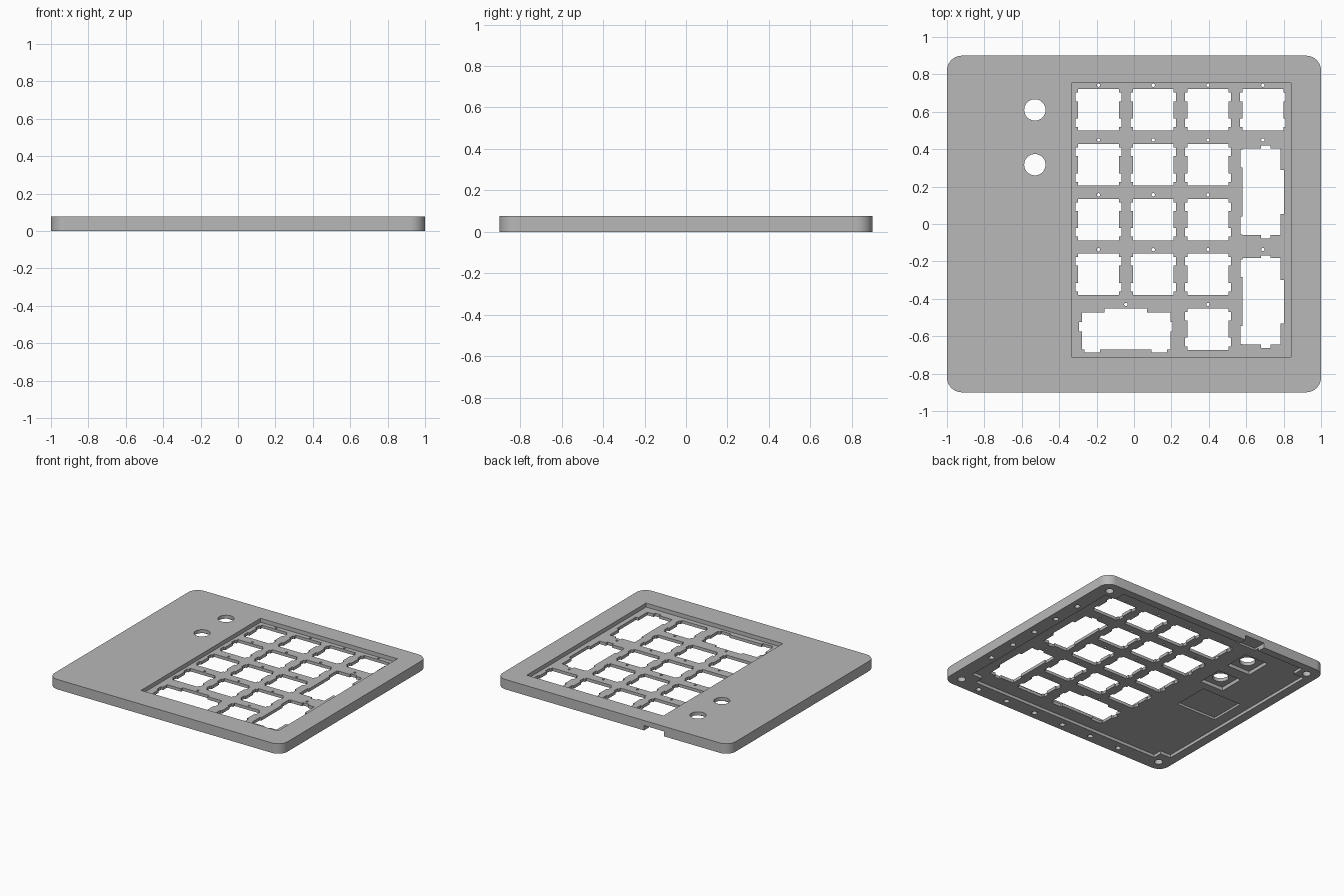
import bpy
import bmesh
import math

if "Cube" in bpy.data.objects:
    bpy.data.objects.remove(bpy.data.objects["Cube"], do_unlink=True)

HEIGHT, PLATE_TOP, PLATE_BOTTOM = 0.077, 0.046, 0.023
LOW, HIGH = -0.05, 0.15
PITCH = 0.293
COLUMNS = [-0.19 + PITCH * i for i in range(4)]
ROWS = [0.61 - PITCH * i for i in range(5)]


# Outline helpers
def rect(x0, x1, y0, y1):
    return [(x0, y0), (x1, y0), (x1, y1), (x0, y1)]


def around(x, y, hx, hy):
    return rect(x - hx, x + hx, y - hy, y + hy)


def disc(x, y, r, n=32):
    return [(x + r * math.cos(math.tau * i / n), y + r * math.sin(math.tau * i / n))
            for i in range(n)]


def rounded(hx, hy, r, steps=10):
    points = []
    for k, (sx, sy) in enumerate([(1, 1), (-1, 1), (-1, -1), (1, -1)]):
        for i in range(steps + 1):
            a = math.pi / 2 * (k + i / steps)
            points.append((sx * (hx - r) + r * math.cos(a), sy * (hy - r) + r * math.sin(a)))
    return points


def make_prisms(name, prisms):
    bm = bmesh.new()
    for outline, z0, z1 in prisms:
        low = [bm.verts.new((x, y, z0)) for x, y in outline]
        high = [bm.verts.new((x, y, z1)) for x, y in outline]
        bm.faces.new(low[::-1])
        bm.faces.new(high)
        for i in range(len(low)):
            j = (i + 1) % len(low)
            bm.faces.new((low[i], low[j], high[j], high[i]))
    mesh = bpy.data.meshes.new(name)
    bm.to_mesh(mesh)
    bm.free()
    obj = bpy.data.objects.new(name, mesh)
    bpy.context.scene.collection.objects.link(obj)
    return obj


def cut(target, prisms):
    cutter = make_prisms("cutter", prisms)
    cutter.hide_render = True
    mod = target.modifiers.new("cut", "BOOLEAN")
    mod.operation = "DIFFERENCE"
    mod.solver = "EXACT"
    mod.object = cutter
    bpy.context.view_layer.objects.active = target
    bpy.ops.object.modifier_apply(modifier=mod.name)
    bpy.data.objects.remove(cutter, do_unlink=True)


def through(outlines):
    return [(o, LOW, HIGH) for o in outlines]


# Case body
case = make_prisms("keypad_case", [(rounded(1.0, 0.9, 0.08), 0, HEIGHT)])

# Key well on top and shallow cavity below, leaving blocks in the corners
cut(case, [(rect(-0.335, 0.84, -0.71, 0.755), PLATE_TOP, HIGH),
           (rect(-0.84, 0.80, -0.78, 0.84), LOW, PLATE_BOTTOM)])
cut(case, [(rect(-0.93, 0.89, -0.71, 0.75), LOW, PLATE_BOTTOM)])

# Single key openings: all of the grid except where the long keys sit
keys = [(x, y) for c, x in enumerate(COLUMNS) for r, y in enumerate(ROWS)
        if not (c == 3 and r > 0) and not (r == 4 and c < 2)]
tall_centres = [(ROWS[1] + ROWS[2]) / 2, (ROWS[3] + ROWS[4]) / 2]
tall_x = COLUMNS[3]
wide_x, wide_y = (COLUMNS[0] + COLUMNS[1]) / 2, ROWS[4]

openings = [around(x, y, 0.109, 0.111) for x, y in keys]
openings += [rect(tall_x - 0.108, tall_x + 0.094, y - 0.23, y + 0.233) for y in tall_centres]
openings += [rect(wide_x - 0.234, wide_x + 0.238, wide_y - 0.108, wide_y + 0.089)]
cut(case, through(openings))

# Clip notches at the sides of each single opening
cut(case, through([around(x, y + s * 0.069, 0.122, 0.023) for x, y in keys for s in (-1, 1)]))

# Stabiliser shapes of the long openings
swells = [rect(tall_x - 0.05, tall_x + 0.114, y - 0.117, y + 0.117) for y in tall_centres]
swells += [rect(wide_x - 0.114, wide_x + 0.114, wide_y - 0.05, wide_y + 0.109)]
cut(case, through(swells))
feet = [rect(tall_x - 0.12, tall_x - 0.05, y + s * 0.179 - 0.048, y + s * 0.179 + 0.048)
        for y in tall_centres for s in (-1, 1)]
feet += [rect(wide_x + s * 0.179 - 0.042, wide_x + s * 0.179 + 0.042,
              wide_y - 0.124, wide_y - 0.05) for s in (-1, 1)]
cut(case, through(feet))
ends = [around(tall_x + 0.015, y, 0.026, 0.248) for y in tall_centres]
ends += [around(wide_x, wide_y + 0.012, 0.25, 0.026)]
cut(case, through(ends))

# Indicator pinholes above the keys
pins = keys + [(tall_x, ROWS[1]), (tall_x, ROWS[3]), (wide_x, wide_y)]
cut(case, through([disc(x, y + 0.132, 0.009, 16) for x, y in pins]))

# Pockets under the knobs and the controller, and the cable notch in the back wall
knobs = [(-0.53, ROWS[0]), (-0.53, ROWS[1])]
pockets = [(around(x, y, 0.1, 0.1), LOW, 0.05) for x, y in knobs]
pockets += [(rect(-0.85, -0.51, -0.13, 0.15), LOW, 0.04),
            (rect(-0.44, -0.27, 0.8, 0.95), LOW, 0.038)]
cut(case, pockets)
cut(case, through([disc(x, y, 0.057, 48) for x, y in knobs]))

# Blind screw holes in the rim and corner blocks
screws = [(disc(0.94, 0.5 - 0.235 * i, 0.02, 20), LOW, 0.03) for i in range(5)]
screws += [(disc(0.72 - 0.256 * i, -0.842, 0.02, 20), LOW, 0.03) for i in range(6)]
screws += [(disc(sx * 0.905, sy * 0.81, 0.03, 24), LOW, 0.04)
           for sx in (-1, 1) for sy in (-1, 1)]
cut(case, screws)

# Grey plastic
grey = bpy.data.materials.new("grey_plastic")
grey.use_nodes = True
colour = (0.48, 0.48, 0.48, 1)
grey.diffuse_color = colour
grey.node_tree.nodes["Principled BSDF"].inputs["Base Color"].default_value = colour
case.data.materials.clear()
case.data.materials.append(grey)
for face in case.data.polygons:
    face.material_index = 0

bpy.ops.object.select_all(action="DESELECT")
case.select_set(True)
bpy.context.view_layer.objects.active = case
bpy.ops.object.shade_smooth_by_angle(angle=math.radians(30))
